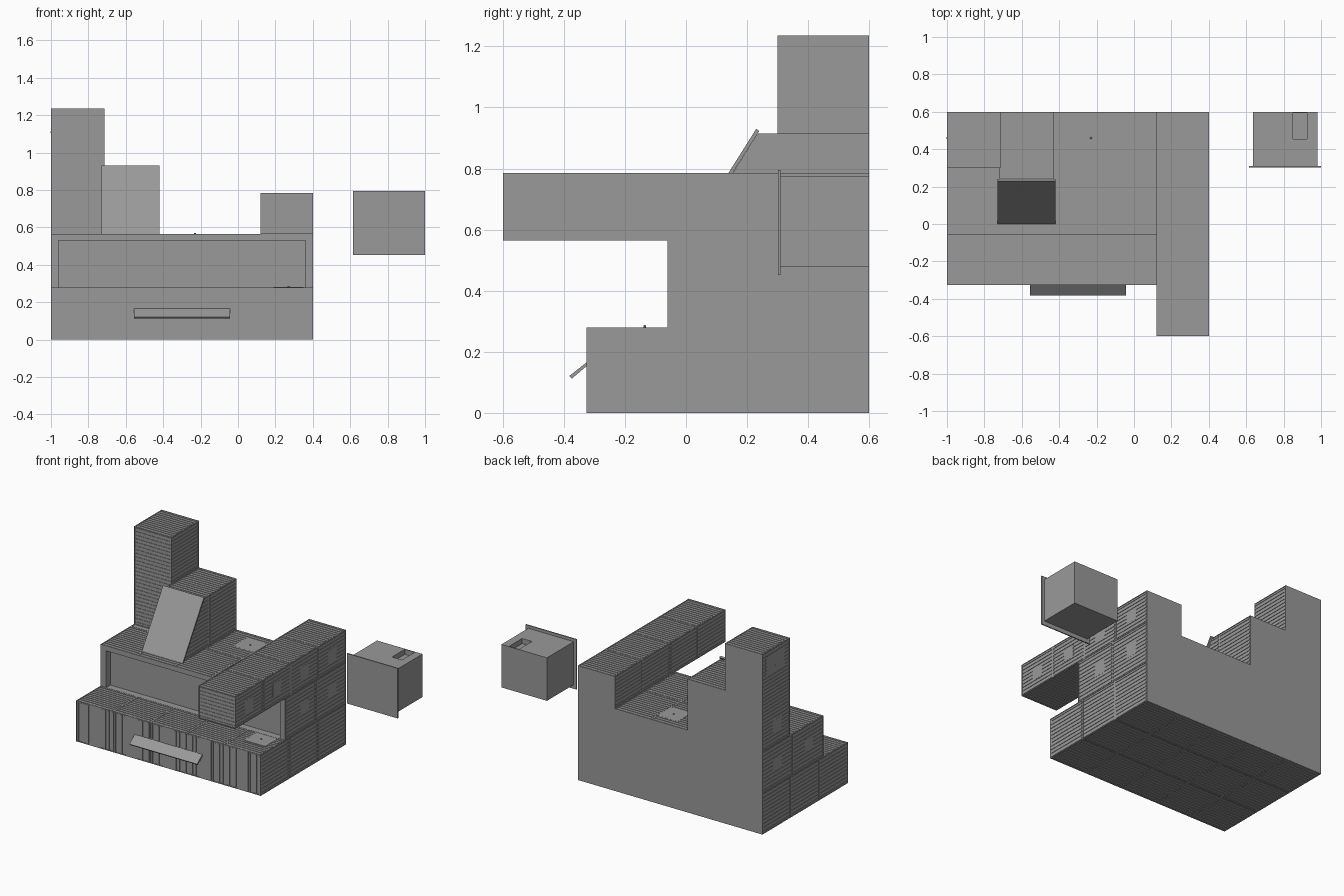
import bpy, bmesh, math
from mathutils import Matrix, Vector

if "Cube" in bpy.data.objects:
    bpy.data.objects.remove(bpy.data.objects["Cube"])

D = 0.003       # how far siding stands proud of a wall
PITCH = 0.025   # spacing of siding boards

grey = bpy.data.materials.new("dark_grey")
grey.diffuse_color = (0.32, 0.32, 0.32, 1)
grey.use_nodes = True
grey.node_tree.nodes["Principled BSDF"].inputs["Base Color"].default_value = grey.diffuse_color


def finish(name, bm):
    bmesh.ops.recalc_face_normals(bm, faces=bm.faces)
    me = bpy.data.meshes.new(name)
    bm.to_mesh(me)
    bm.free()
    me.materials.append(grey)
    ob = bpy.data.objects.new(name, me)
    bpy.context.collection.objects.link(ob)
    return ob


def add_box(bm, lo, hi):
    lo, hi = Vector(lo), Vector(hi)
    m = Matrix.Translation((lo + hi) / 2) @ Matrix.Diagonal((*(hi - lo), 1))
    bmesh.ops.create_cube(bm, size=1, matrix=m)


def boxes(name, *spans):
    """Each span is x0, x1, y0, y1, z0, z1."""
    bm = bmesh.new()
    for x0, x1, y0, y1, z0, z1 in spans:
        add_box(bm, (x0, y0, z0), (x1, y1, z1))
    return finish(name, bm)


def prism(name, yz, x0, x1):
    """Side profile in y, z extruded along x."""
    bm = bmesh.new()
    f = bm.faces.new([bm.verts.new((x0, y, z)) for y, z in yz])
    r = bmesh.ops.extrude_face_region(bm, geom=[f])
    bmesh.ops.translate(bm, vec=(x1 - x0, 0, 0),
                        verts=[v for v in r["geom"] if isinstance(v, bmesh.types.BMVert)])
    return finish(name, bm)


def siding(name, axis, sign, pos, run, u, stack, v, bays=1, cut=None):
    """Framed boards on the plane axis=pos, along 'run', stacked along 'stack', split in bays."""
    bm = bmesh.new()
    n = max(1, round((v[1] - v[0]) / PITCH))
    step = (v[1] - v[0]) / n
    w = (u[1] - u[0]) / bays

    def strip(u0, u1, v0, v1):
        lo, hi = [0] * 3, [0] * 3
        lo[axis], hi[axis] = sorted((pos - sign * 0.001, pos + sign * D))
        lo[run], hi[run], lo[stack], hi[stack] = u0, u1, v0, v1
        if cut:
            lo[run] = max(u0, cut(v1))
        if hi[run] > lo[run]:
            add_box(bm, lo, hi)

    for b in range(bays):
        a, e = u[0] + b * w, u[0] + (b + 1) * w
        for i in range(n):
            strip(a + 0.008, e - 0.008, v[0] + (i + 0.25) * step, v[0] + (i + 0.75) * step)
        # edge frame of the bay
        strip(a, e, v[0], v[0] + 0.004)
        strip(a, e, v[1] - 0.004, v[1])
        if not cut:
            strip(a, a + 0.006, v[0] + 0.004, v[1] - 0.004)
            strip(e - 0.006, e, v[0] + 0.004, v[1] - 0.004)
    return finish(name, bm)


X, Y, Z = 0, 1, 2
F1, F2, F3 = 0.28, 0.565, 0.785     # floor heights

# Main storeys
boxes("ground_storey", (-1 + D, 0.4 - D, -0.322, 0.6, D, F1 - D))
boxes("second_storey", (-1 + D, 0.4 - D, -0.012, 0.6, F1 - D, F2 - D))
boxes("glazing_frame",
      (-1 + D, 0.4 - D, -0.06, -0.012, 0.53, F2 - D),
      (-1 + D, -0.96, -0.06, -0.012, F1 - D, 0.53),
      (0.36, 0.4 - D, -0.06, -0.012, F1 - D, 0.53))
boxes("long_upper_wing",
      (0.12 + D, 0.4 - D, -0.6 + D, 0.6, F2 + D, F3 - D),
      (0.12 + D, 0.4 - D, -0.06, 0.6, F2 - D, F2 + D))
boxes("tower", (-1 + D, -0.715 - D, 0.3 + D, 0.6, F2 - D, 1.235 - D))

# Sloped block with leaning panel
prism("sloped_block", [(0.012, F2 - D), (0.6, F2 - D), (0.6, 0.912), (0.233, 0.912)],
      -0.715 - D, -0.433)
prism("leaning_panel", [(0, F2), (0.012, F2), (0.24, 0.923), (0.23, 0.93)], -0.73, -0.42)

# Horizontal siding on the two long sides
for name, s, px in (("left", -1, -1 + D), ("right", 1, 0.4 - D)):
    siding(name + "_ground_siding", X, s, px, Y, (-0.325, 0.6), Z, (0, F1), 3)
    siding(name + "_second_siding", X, s, px, Y, (-0.06, 0.6), Z, (F1, F2), 2)
siding("wing_right_siding", X, 1, 0.4 - D, Y, (-0.6, 0.6), Z, (F2, F3), 4)
siding("wing_left_siding", X, -1, 0.12 + D, Y, (-0.6, 0.6), Z, (F2, F3), 4)
siding("wing_front_siding", Y, -1, -0.6 + D, X, (0.12, 0.4), Z, (F2, F3))
siding("tower_left_siding", X, -1, -1 + D, Y, (0.3, 0.6), Z, (F2, 1.235))
siding("tower_right_siding", X, 1, -0.715 - D, Y, (0.3, 0.6), Z, (0.915, 1.235))
siding("tower_front_siding", Y, -1, 0.3 + D, X, (-1, -0.715), Z, (F2, 1.235))


def slope(z):
    return 0.012 + (z - F2) * 0.64


siding("sloped_block_left_siding", X, -1, -0.715, Y, (0, 0.3), Z, (F2, 0.915), 1, slope)
siding("sloped_block_right_siding", X, 1, -0.433, Y, (0, 0.6), Z, (F2, 0.915), 2, slope)

# Roof and floor boards, one set per container
siding("terrace_boards", Z, 1, F1 - D, X, (-1, 0.4), Y, (-0.325, -0.06), 5)
siding("main_roof_boards", Z, 1, F2 - D, X, (-1, 0.12), Y, (-0.06, 0.27), 4)
siding("main_roof_boards", Z, 1, F2 - D, X, (-0.43, 0.12), Y, (0.27, 0.6), 2)
siding("tower_roof_boards", Z, 1, 1.235 - D, X, (-1, -0.715), Y, (0.3, 0.6))
siding("sloped_block_roof_boards", Z, 1, 0.912, X, (-0.715, -0.43), Y, (0.24, 0.6))
for i in range(4):
    y = -0.6 + i * 0.3
    siding("wing_roof_boards", Z, 1, F3 - D, X, (0.12, 0.4), Y, (y, y + 0.3))
siding("wing_underside_boards", Z, -1, F2 + D, X, (0.12, 0.4), Y, (-0.6, -0.06))
for i in range(3):
    y = -0.325 + i * 0.3083
    siding("base_underside_boards", Z, -1, D, X, (-1, 0.4), Y, (y, y + 0.3083), 5)

# Ribbed ground front: ribs either side of a plain panel in each bay
for i in range(5):
    x = -1 + i * 0.28
    siding("front_ribs", Y, -1, -0.322, Z, (0, F1), X, (x, x + 0.10))
    siding("front_ribs", Y, -1, -0.322, Z, (0, F1), X, (x + 0.18, x + 0.28))
    boxes("front_plain_panel", (x + 0.10, x + 0.18, -0.325, -0.32, 0, F1))

# Entrance canopy
prism("canopy", [(-0.322, 0.168), (-0.322, 0.156), (-0.374, 0.112), (-0.382, 0.121)], -0.557, -0.043)

# Square windows on the sides
for side, spots in ((1, [(0.45, 0.67), (0.15, 0.67), (-0.15, 0.67), (-0.45, 0.67), (0.45, 0.43), (0.15, 0.43)]),
                    (-1, [(0.44, 0.69), (0.44, 0.43), (0.1, 0.43)])):
    px = 0.4 if side > 0 else -1
    for y, z in spots:
        boxes("window", (px - 0.0004, px + 0.0004, y - 0.045, y + 0.045, z - 0.045, z + 0.045))

# Hatches with knobs
boxes("roof_hatch", (-0.31, -0.15, 0.39, 0.53, F2 - 0.004, F2 + 0.0004))
boxes("terrace_hatch", (0.19, 0.35, -0.205, -0.075, F1 - 0.004, F1 + 0.0004))
boxes("tower_hatch", (-1.0004, -0.996, 0.36, 0.56, 1.08, 1.2))
for p in ((-0.23, 0.46, F2 + 0.002), (0.27, -0.135, F1 + 0.003), (-0.999, 0.46, 1.11)):
    bm = bmesh.new()
    bmesh.ops.create_icosphere(bm, subdivisions=2, radius=0.005, matrix=Matrix.Translation(p))
    finish("hatch_knob", bm)

# Separate room module with oversized front plate and a slot in its roof
boxes("module_body",
      (0.635, 0.98, 0.308, 0.6, 0.48, 0.74),
      (0.635, 0.85, 0.308, 0.6, 0.74, 0.775),
      (0.925, 0.98, 0.308, 0.6, 0.74, 0.775),
      (0.85, 0.925, 0.308, 0.455, 0.74, 0.775),
      (0.85, 0.925, 0.594, 0.6, 0.74, 0.775))
boxes("module_front_plate", (0.615, 1.0, 0.302, 0.31, 0.452, 0.795))
